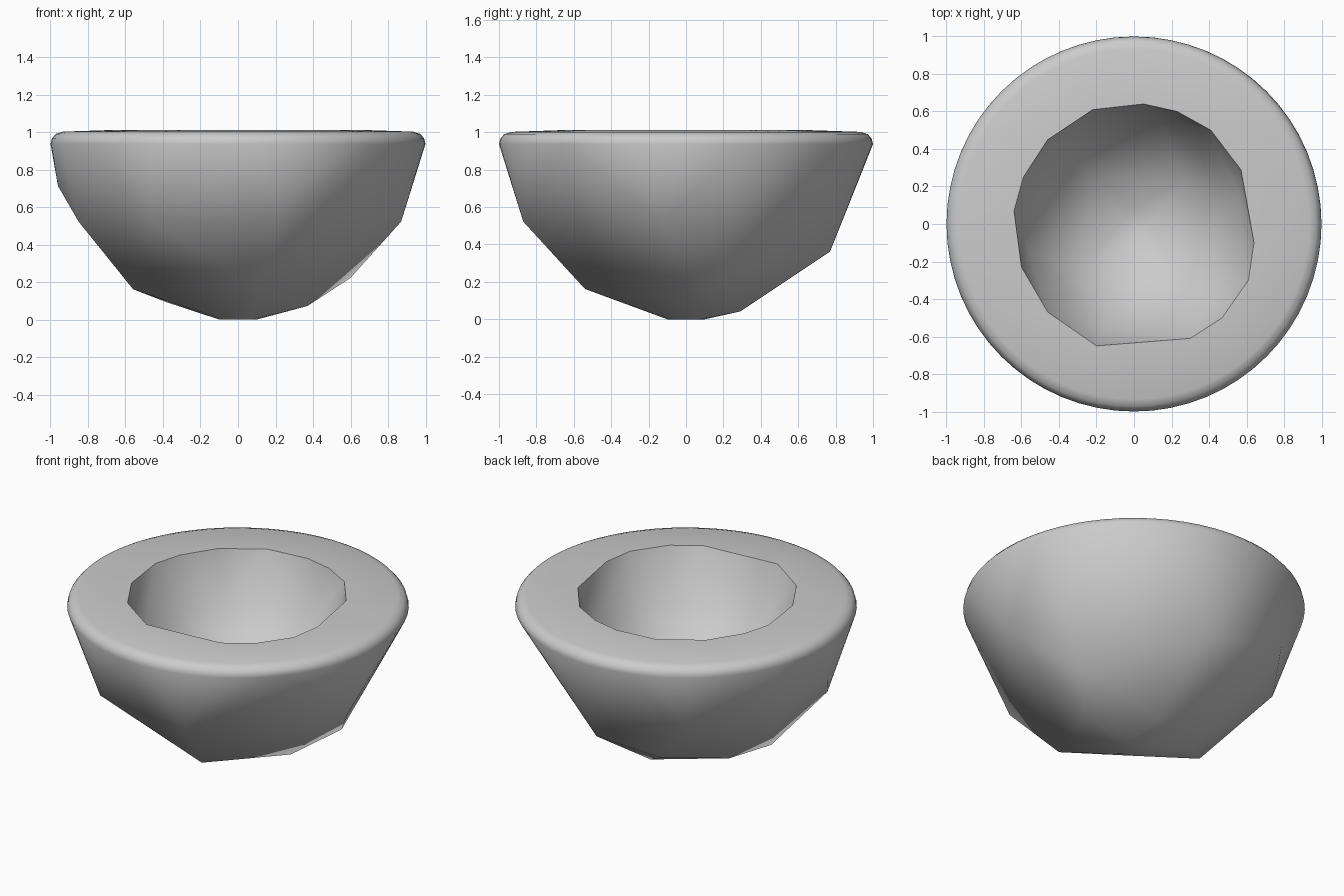
import bpy, bmesh
from math import sin, cos, radians, sqrt, pi

if "Cube" in bpy.data.objects:
    bpy.data.objects.remove(bpy.data.objects["Cube"])


def on_sphere(radius, azimuth, z):
    """Point on a sphere centred at z = 1, given compass angle and height."""
    r = sqrt(max(radius ** 2 - (1 - z) ** 2, 0))
    a = radians(azimuth)
    return (r * cos(a), r * sin(a), z)


def ring(radius, z, count):
    return [(radius * cos(2 * pi * i / count), radius * sin(2 * pi * i / count), z)
            for i in range(count)]


def open_hull(points, flip):
    """Faceted shell through the points, open at the top of the hollow."""
    bm = bmesh.new()
    for p in points:
        bm.verts.new(p)
    bmesh.ops.convex_hull(bm, input=bm.verts[:])
    bmesh.ops.recalc_face_normals(bm, faces=bm.faces[:])
    lid = [f for f in bm.faces if all(v.co.z > 1.018 for v in f.verts)]
    bmesh.ops.delete(bm, geom=lid, context='FACES')
    if flip:
        bmesh.ops.reverse_faces(bm, faces=bm.faces[:])
    mesh = bpy.data.meshes.new("shell")
    bm.to_mesh(mesh)
    bm.free()
    return mesh


# irregular opening of the hollow
opening = [(x, y, 1.02) for x, y in (
    (0.05, 0.64), (0.23, 0.60), (0.41, 0.50), (0.57, 0.29), (0.64, -0.10),
    (0.61, -0.30), (0.47, -0.50), (0.30, -0.61), (-0.20, -0.65), (-0.46, -0.47),
    (-0.60, -0.23), (-0.64, 0.07), (-0.59, 0.25), (-0.46, 0.45), (-0.22, 0.61))]

# rounded rim and coarse outer dome
outer = (opening + ring(1.0, 0.945, 64) + ring(0.992, 0.975, 64)
         + ring(0.972, 0.998, 64) + ring(0.935, 1.01, 64))
outer += ring(0.10, 0.008, 8)
outer += [(0.87, -0.12, 0.53), (0.10, 0.77, 0.37), (-0.84, 0.26, 0.55),
          (-0.96, -0.07, 0.72), (-0.85, -0.23, 0.53), (-0.46, -0.75, 0.53),
          (0.22, -0.87, 0.53), (0.12, -0.54, 0.17), (-0.56, -0.07, 0.17),
          (-0.38, 0.10, 0.10), (-0.22, 0.57, 0.24), (0.05, 0.29, 0.05),
          (0.37, 0.01, 0.08), (0.60, 0.20, 0.23)]
outer += [on_sphere(1.0, 125, 0.55)]

# coarse inner dome
inner = list(opening)
inner += [on_sphere(0.65, i * 60 + 15, 0.71) for i in range(6)]
inner += [on_sphere(0.65, i * 90 + 40, 0.45) for i in range(4)]
inner += ring(0.08, 0.355, 4)

# join both shells along the opening
bm = bmesh.new()
bm.from_mesh(open_hull(outer, False))
bm.from_mesh(open_hull(inner, True))
bmesh.ops.remove_doubles(bm, verts=bm.verts[:], dist=0.0005)
mesh = bpy.data.meshes.new("bowl")
bm.to_mesh(mesh)
bm.free()

bowl = bpy.data.objects.new("bowl", mesh)
bpy.context.collection.objects.link(bowl)
bpy.context.view_layer.objects.active = bowl
bowl.select_set(True)
bpy.ops.object.shade_smooth_by_angle(angle=radians(60))
bowl.location.z = -0.008
